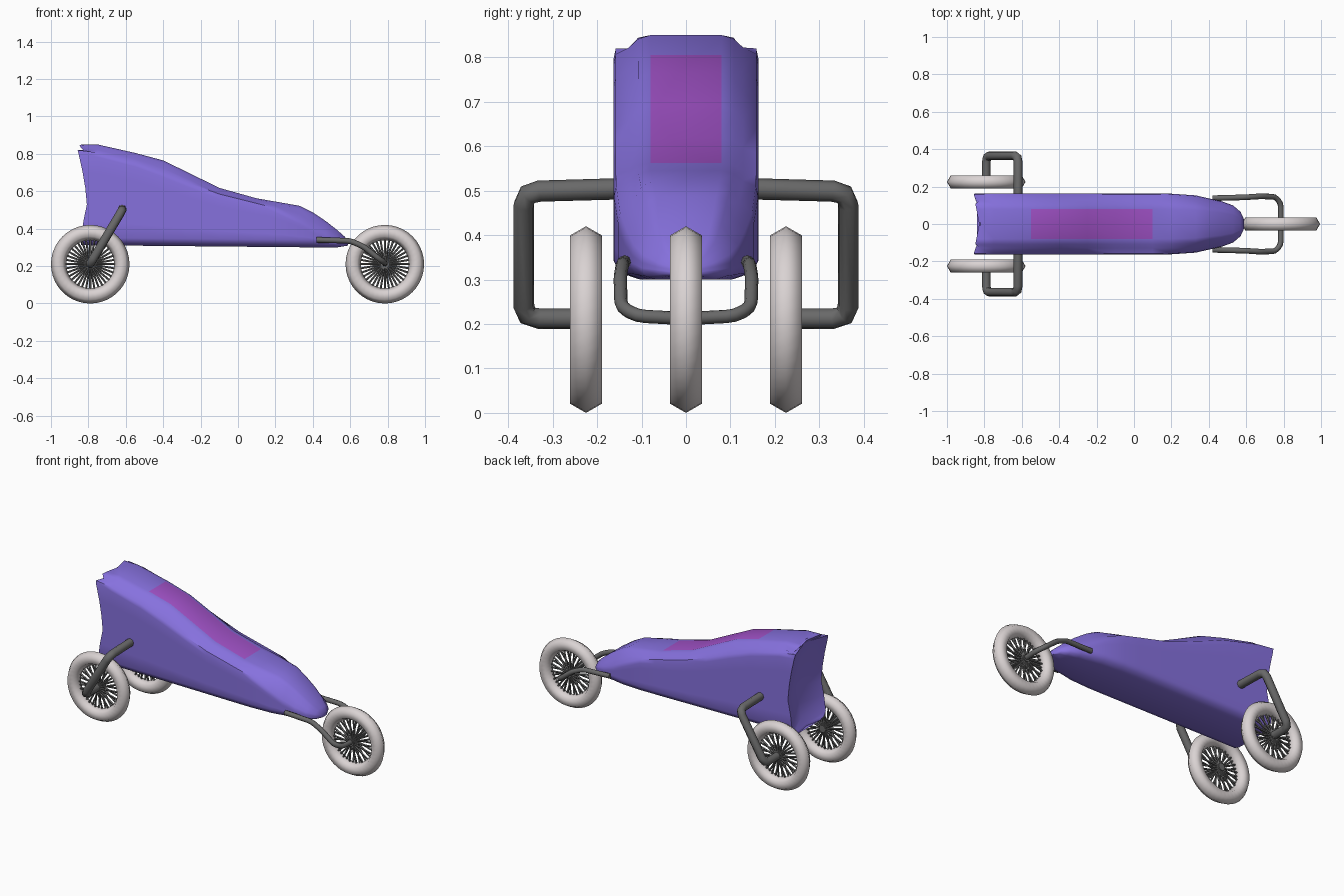
import bpy, bmesh, math
from mathutils import Matrix, Vector

cube = bpy.data.objects.get("Cube")
if cube:
    bpy.data.objects.remove(cube, do_unlink=True)


def material(name, r, g, b):
    m = bpy.data.materials.new(name)
    m.use_nodes = True
    m.diffuse_color = (r, g, b, 1)
    shader = next(n for n in m.node_tree.nodes if n.type == 'BSDF_PRINCIPLED')
    shader.inputs["Base Color"].default_value = (r, g, b, 1)
    return m


purple = material("purple paint", 0.24, 0.165, 0.73)
magenta = material("magenta panel", 0.36, 0.085, 0.58)
white = material("pale tyre", 0.70, 0.65, 0.65)
grey = material("grey metal", 0.14, 0.14, 0.14)


def finish(name, bm, mats, angle=40):
    bmesh.ops.recalc_face_normals(bm, faces=bm.faces)
    mesh = bpy.data.meshes.new(name)
    bm.to_mesh(mesh)
    bm.free()
    ob = bpy.data.objects.new(name, mesh)
    bpy.context.collection.objects.link(ob)
    for m in mats:
        mesh.materials.append(m)
    bpy.ops.object.select_all(action='DESELECT')
    ob.select_set(True)
    bpy.context.view_layer.objects.active = ob
    bpy.ops.object.shade_smooth_by_angle(angle=math.radians(angle))
    return ob


def interp(table, t):
    for (a, u), (b, v) in zip(table, table[1:]):
        if t <= b:
            return u + (v - u) * max(0, (t - a) / (b - a))
    return table[-1][1]


# Body: cross-sections given as x, top height, shoulder height, half width
stations = [
    (-0.85, 0.85, 0.82, 0.163), (-0.75, 0.85, 0.807, 0.163),
    (-0.55, 0.805, 0.755, 0.163), (-0.4, 0.765, 0.70, 0.163),
    (-0.25, 0.692, 0.64, 0.163), (-0.1, 0.618, 0.585, 0.163),
    (0.1, 0.562, 0.535, 0.163), (0.2, 0.545, 0.51, 0.162),
    (0.33, 0.522, 0.45, 0.153), (0.4, 0.487, 0.41, 0.137),
    (0.47, 0.44, 0.378, 0.121), (0.53, 0.393, 0.355, 0.099),
    (0.57, 0.358, 0.338, 0.065), (0.588, 0.335, 0.325, 0.025)]
rear_by_height = [(0.31, -0.84), (0.42, -0.835), (0.48, -0.81),
                  (0.56, -0.807), (0.7, -0.83), (0.82, -0.857)]


def half_section(x, zt, zs, w):
    zb = interp([(-0.85, 0.312), (0.4, 0.3), (0.53, 0.3), (0.59, 0.31)], x)
    rear = x < -0.8
    lip = min(0.04, 0.4 * (zs - zb))
    low, high = zb + lip, zs - lip * 0.6
    pts = [(0, zb), (0.68 * w, zb), (0.92 * w, zb + lip * 0.35), (w, low)]
    pts += [(w, low + (high - low) * k / 5) for k in range(1, 6)]
    dip = 0.018 if rear else 0
    pts += [(0.97 * w, zs), (0.79 * w, zs + 0.35 * (zt - zs) - dip),
            (0.66 * w, zs + 0.8 * (zt - zs)), (0.49 * w, zt), (0, zt)]
    out = []
    for i, (y, z) in enumerate(pts):
        px = interp(rear_by_height, z) if rear else x
        if rear and i >= 10:
            px = (-0.822, -0.848, -0.838, -0.82)[i - 10]
        out.append(Vector((px, y, z)))
    return out


bm = bmesh.new()
rings = []
for st in stations:
    left = [bm.verts.new(p) for p in half_section(*st)]
    right = [bm.verts.new((v.co.x, -v.co.y, v.co.z)) for v in left[1:-1]]
    rings.append(left + right[::-1])
n, half = len(rings[0]), len(left)
for a, b, sa, sb in zip(rings, rings[1:], stations, stations[1:]):
    for i in range(n):
        j = (i + 1) % n
        f = bm.faces.new((a[i], a[j], b[j], b[i]))
        # magenta panel along the flat top
        if i in (half - 2, half - 1) and sa[0] > -0.56 and sb[0] < 0.11:
            f.material_index = 1
bm.faces.new(rings[-1])
# Hollowed tail, folded inwards along its centre line
tail = rings[0]
rows = [(tail[0],) * 3]
for i in range(1, half - 1):
    c = tail[i].co
    depth = 0.055 if 2 < i < 10 else 0.02
    rows.append((tail[i], bm.verts.new((c.x + depth, 0, c.z)), tail[n - i]))
rows.append((tail[half - 1],) * 3)
for a, b in zip(rows, rows[1:]):
    for k in (0, 1):
        corners = list(dict.fromkeys((a[k], a[k + 1], b[k + 1], b[k])))
        bm.faces.new(corners)
finish("body", bm, [purple, magenta], 50)


# Wheels
def rod(bm, a, b, radius, sides):
    a, b = Vector(a), Vector(b)
    turn = (b - a).to_track_quat('Z', 'Y').to_matrix().to_4x4()
    bmesh.ops.create_cone(bm, cap_ends=True, segments=sides, radius1=radius,
                          radius2=radius, depth=(b - a).length,
                          matrix=Matrix.Translation((a + b) / 2) @ turn)


def wheel(name, x, y):
    centre = Vector((x, y, 0.21))
    bm = bmesh.new()
    loops = []
    segs, sides = 40, 6
    for s in range(segs):
        t = math.tau * s / segs
        loop = []
        for k in range(sides):
            u = math.tau * k / sides
            r = 0.169 + 0.041 * math.cos(u)
            loop.append(bm.verts.new(centre + Vector(
                (r * math.cos(t), 0.041 * math.sin(u), r * math.sin(t)))))
        loops.append(loop)
    for s in range(segs):
        a, b = loops[s], loops[(s + 1) % segs]
        for k in range(sides):
            m = (k + 1) % sides
            bm.faces.new((a[k], a[m], b[m], b[k]))
    finish(name + "_tyre", bm, [white], 70)

    bm = bmesh.new()
    spokes = 36
    for s in range(spokes):
        t = math.tau * s / spokes
        d = Vector((math.cos(t), 0, math.sin(t)))
        side = Vector((0, 0.018 if s % 2 else -0.018, 0))
        rod(bm, centre + d * 0.012 + side, centre + d * 0.14, 0.0058, 5)
    across = Vector((0, 0.028, 0))
    rod(bm, centre - across, centre + across, 0.022, 14)
    finish(name + "_spokes_and_hub", bm, [grey])


wheel("front_wheel", 0.785, 0)
wheel("rear_left_wheel", -0.79, 0.225)
wheel("rear_right_wheel", -0.79, -0.225)


# Bent tubes with chamfered corners
def tube(name, points, radius, corner):
    pts = [Vector(p) for p in points]
    path = [pts[0]]
    for a, p, b in zip(pts, pts[1:], pts[2:]):
        for q, r in ((a, 0), (b, 1)):
            d = q - p
            cut = p + d.normalized() * min(corner, d.length * 0.4)
            path.append(cut)
            if not r:
                first = cut
                path.append(None)
        path[-2] = p * 0.5 + (first + cut) * 0.25
    path.append(pts[-1])
    curve = bpy.data.curves.new(name, 'CURVE')
    curve.dimensions = '3D'
    curve.bevel_depth = radius
    curve.bevel_resolution = 2
    curve.use_fill_caps = True
    spline = curve.splines.new('POLY')
    spline.points.add(len(path) - 1)
    for sp, p in zip(spline.points, path):
        sp.co = (*p, 1)
    curve.materials.append(grey)
    ob = bpy.data.objects.new(name, curve)
    bpy.context.collection.objects.link(ob)
    bpy.ops.object.select_all(action='DESELECT')
    ob.select_set(True)
    bpy.context.view_layer.objects.active = ob
    bpy.ops.object.convert(target='MESH')
    bpy.ops.object.shade_smooth_by_angle(angle=math.radians(50))


for label, s in (("left", 1), ("right", -1)):
    tube("rear_" + label + "_axle_arm",
         [(-0.62, s * 0.12, 0.505), (-0.62, s * 0.365, 0.498),
          (-0.79, s * 0.365, 0.212), (-0.79, s * 0.2, 0.212)], 0.024, 0.035)

arm = [(0.42, 0.138, 0.34), (0.6, 0.143, 0.335), (0.67, 0.148, 0.305),
       (0.755, 0.146, 0.238), (0.785, 0.11, 0.218), (0.785, 0, 0.212)]
tube("front_fork", arm + [(x, -y, z) for x, y, z in arm[-2::-1]], 0.015, 0.02)
